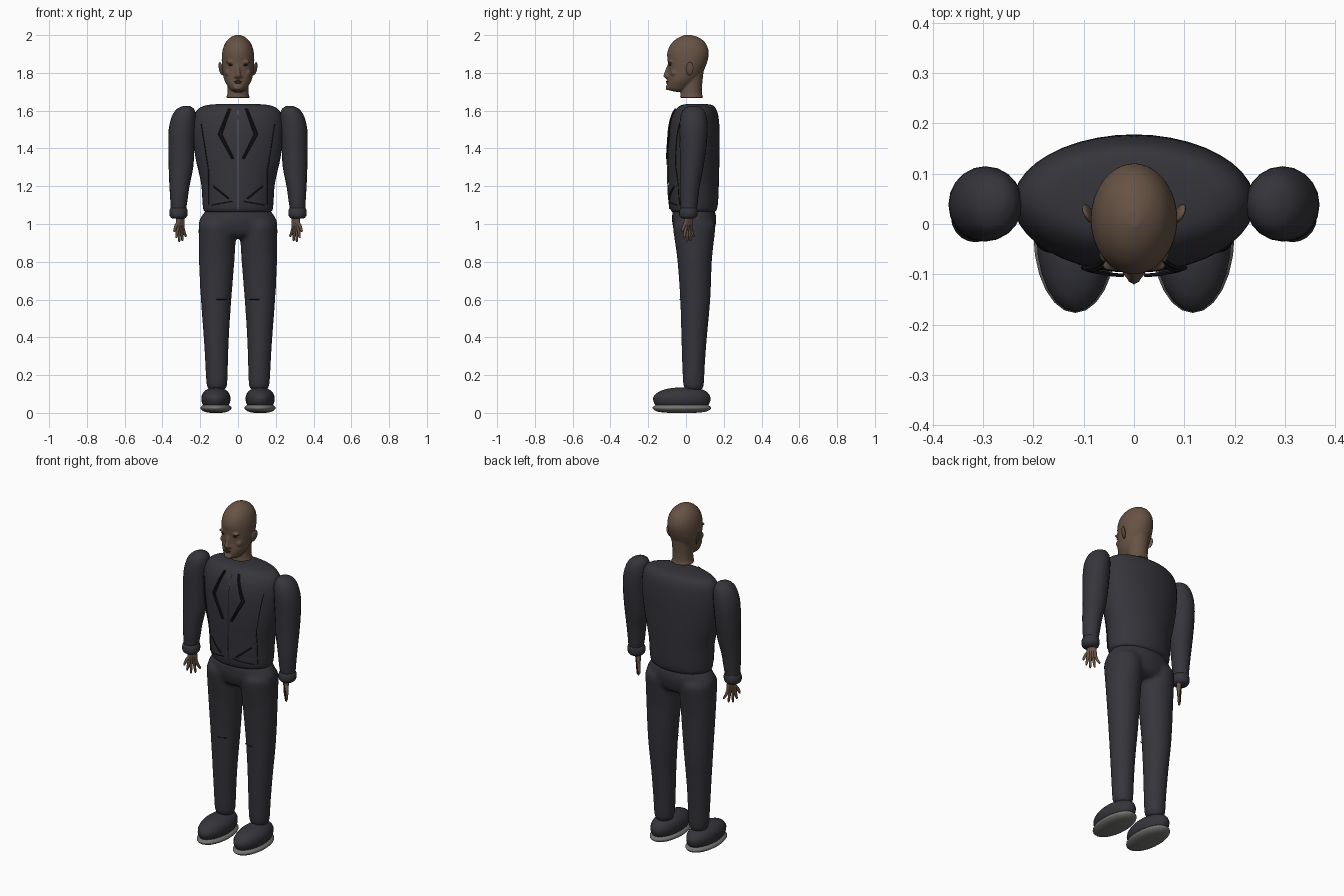
import bpy, bmesh, math
from mathutils import Vector

if "Cube" in bpy.data.objects:
    bpy.data.objects.remove(bpy.data.objects["Cube"])


def mat(name, rgb):
    m = bpy.data.materials.new(name)
    m.diffuse_color = (*rgb, 1)
    m.use_nodes = True
    m.node_tree.nodes["Principled BSDF"].inputs["Base Color"].default_value = m.diffuse_color
    return m


CLOTH = mat("charcoal_cloth", (0.035, 0.035, 0.043))
TRIM = mat("black_trim", (0.012, 0.012, 0.015))
ZIP = mat("zip_grey", (0.12, 0.12, 0.13))
SOLE = mat("sole_grey", (0.17, 0.175, 0.165))
SKIN = mat("brown_skin", (0.135, 0.085, 0.058))
LIP = mat("lip_brown", (0.085, 0.04, 0.03))
EYE = mat("dark_eye", (0.02, 0.015, 0.012))


def spline(rows, n):
    """Resample rows of numbers with a smooth curve through them."""
    out = []
    for i in range(len(rows) - 1):
        p = [rows[max(0, min(len(rows) - 1, i + k))] for k in (-1, 0, 1, 2)]
        for s in range(n):
            t = s / n
            out.append([b + t * (c - a) / 2 + t * t * (a - 2.5 * b + 2 * c - d / 2)
                        + t ** 3 * (-a / 2 + 1.5 * b - 1.5 * c + d / 2)
                        for a, b, c, d in zip(*p)])
    return out + [list(rows[-1])]


def make(name, bm, material):
    bmesh.ops.recalc_face_normals(bm, faces=bm.faces)
    me = bpy.data.meshes.new(name)
    bm.to_mesh(me)
    bm.free()
    me.materials.append(material)
    ob = bpy.data.objects.new(name, me)
    bpy.context.collection.objects.link(ob)
    return ob


def add_loft(bm, rows, sx=1, seg=24, n=3):
    """Stack of ellipses; each row is z, centre x, centre y, radius x, radius y."""
    rings = []
    for z, cx, cy, rx, ry in spline(rows, n):
        rings.append([bm.verts.new((sx * (cx + rx * math.cos(a)), cy + ry * math.sin(a), z))
                      for a in (2 * math.pi * k / seg for k in range(seg))])
    for r, q in zip(rings, rings[1:]):
        for k in range(seg):
            bm.faces.new((r[k], r[(k + 1) % seg], q[(k + 1) % seg], q[k]))
    bm.faces.new(rings[0])
    bm.faces.new(rings[-1])


def loft(name, rows, material, sx=1, **kw):
    bm = bmesh.new()
    add_loft(bm, rows, sx, **kw)
    return make(name, bm, material)


def add_ball(bm, loc, size):
    vs = bmesh.ops.create_uvsphere(bm, u_segments=16, v_segments=10, radius=1)["verts"]
    for v in vs:
        v.co = Vector([l + c * s for l, c, s in zip(loc, v.co, size)])


def ball(name, loc, size, material):
    bm = bmesh.new()
    add_ball(bm, loc, size)
    return make(name, bm, material)


def add_tube(bm, pts, radii, seg=8):
    """Tapered tube through points."""
    rings = []
    for i, p in enumerate(pts):
        d = (pts[min(i + 1, len(pts) - 1)] - pts[max(i - 1, 0)]).normalized()
        u = d.cross(Vector((0, 1, 0.01))).normalized()
        w = d.cross(u)
        rings.append([bm.verts.new(p + radii[i] * (u * math.cos(a) + w * math.sin(a)))
                      for a in (2 * math.pi * k / seg for k in range(seg))])
    for r, q in zip(rings, rings[1:]):
        for k in range(seg):
            bm.faces.new((r[k], r[(k + 1) % seg], q[(k + 1) % seg], q[k]))
    bm.faces.new(rings[0])
    bm.faces.new(rings[-1])


def fuse(ob, voxel, smooth):
    m = ob.modifiers.new("fuse", "REMESH")
    m.mode, m.voxel_size, m.use_smooth_shade = "VOXEL", voxel, True
    s = ob.modifiers.new("soften", "SMOOTH")
    s.factor, s.iterations = 0.5, smooth


# Jacket body
TORSO = [(1.06, 0, .04, .165, .105), (1.075, 0, .04, .183, .122), (1.12, 0, .04, .188, .13),
         (1.22, 0, .04, .196, .134), (1.35, 0, .04, .225, .137), (1.48, 0, .042, .24, .136),
         (1.56, 0, .047, .235, .126), (1.605, 0, .053, .215, .108), (1.628, 0, .057, .17, .085),
         (1.636, 0, .058, .09, .045)]
loft("jacket_body", TORSO, CLOTH, seg=40, n=4)
FINE = spline(TORSO, 8)


def chest(x, z, off=.003):
    """Point on the jacket front."""
    r = min(FINE, key=lambda q: abs(q[0] - z))
    return Vector((x, r[2] - r[4] * math.sqrt(max(0, 1 - (x / r[3]) ** 2)) - off, z))


def seam(name, pts, radius, material, off=.003):
    path = []
    for (x0, z0), (x1, z1) in zip(pts, pts[1:]):
        path += [chest(x0 + (x1 - x0) * t / 6, z0 + (z1 - z0) * t / 6, off) for t in range(6)]
    path.append(chest(*pts[-1], off))
    bm = bmesh.new()
    add_tube(bm, path, [radius] * len(path), 6)
    make(name, bm, material)


# Zip and jacket seams
seam("zip", [(0, 1.08), (0, 1.6)], .003, ZIP)
for s in (-1, 1):
    side = "left" if s > 0 else "right"
    for i, d in enumerate((0, .014)):
        seam(f"collar_edge_{i}_{side}", [(s * (.048 - d * .5), 1.61), (s * (.102 - d), 1.475),
                                         (s * (.03 - d * .5), 1.345)], .004, TRIM, .006)
    seam("side_seam_" + side, [(s * .195, 1.53), (s * .157, 1.29), (s * .155, 1.1)], .0025, TRIM)
    seam("pocket_" + side, [(s * .13, 1.2), (s * .05, 1.135)], .004, TRIM)
    seam("hem_seam_" + side, [(s * .14, 1.1), (s * .03, 1.12)], .0025, TRIM)

    # Sleeve and cuff
    loft("sleeve_" + side, [
        (1.075, .316, .015, .04, .042), (1.12, .313, .016, .045, .047), (1.2, .31, .02, .053, .053),
        (1.3, .302, .03, .065, .062), (1.4, .3, .037, .069, .07), (1.5, .296, .04, .071, .075),
        (1.57, .286, .04, .064, .069), (1.61, .278, .04, .044, .05), (1.626, .272, .04, .014, .016)],
        CLOTH, s, seg=20)
    loft("cuff_" + side, [(1.028, .315, .012, .032, .032), (1.04, .315, .012, .045, .046),
                          (1.06, .315, .013, .049, .049), (1.078, .315, .014, .046, .046),
                          (1.09, .315, .015, .036, .038)], CLOTH, s, seg=20)

    # Hand: the palm spreads along a diagonal
    def hp(t, z):
        return Vector((s * (.307 - .7 * t), .01 + .7 * t, z))
    bm = bmesh.new()
    for t in (-.016, -.004, .008, .02):
        add_tube(bm, [hp(t * .6, 1.04), hp(t * .8, 1.01), hp(t, .985), hp(t, .965)],
                 [.014, .013, .011, .008])
    for t0, t1, z in ((-.017, -.027, .925), (-.005, -.006, .906), (.008, .018, .909), (.02, .044, .93)):
        add_tube(bm, [hp(t0, .985), hp((t0 + t1) / 2, .953), hp(t1, z + .006), hp(t1, z)],
                 [.0085, .008, .006, .003])
    add_tube(bm, [hp(-.008, 1.015), hp(-.03, .99), hp(-.042, .965), hp(-.044, .957)],
             [.01, .009, .007, .003])
    make("hand_" + side, bm, SKIN)

    # Shoe and sole
    loft("shoe_" + side, [(.032, .117, -.022, .06, .13), (.05, .117, -.022, .073, .146),
                          (.08, .117, -.022, .077, .152), (.108, .117, -.018, .067, .132),
                          (.127, .117, -.012, .042, .09), (.135, .117, -.01, .012, .03)], CLOTH, s)
    loft("sole_" + side, [(0, .117, -.022, .03, .07), (.006, .117, -.022, .06, .125),
                          (.018, .117, -.022, .079, .15), (.03, .117, -.022, .082, .154),
                          (.042, .117, -.022, .068, .138)], SOLE, s)

    # Knee seam
    bm = bmesh.new()
    add_tube(bm, [Vector((s * x, y, .6)) for x, y in ((.06, -.018), (.09, -.031), (.115, -.033))],
             [.002] * 3, 6)
    make("knee_seam_" + side, bm, TRIM)

# Trousers: hips and both legs fused
bm = bmesh.new()
add_loft(bm, [(.925, 0, .045, .1, .07), (.95, 0, .044, .18, .1), (1.0, 0, .043, .208, .115),
              (1.03, 0, .043, .2, .117), (1.06, 0, .042, .18, .114), (1.08, 0, .042, .165, .105)], seg=36)
for s in (-1, 1):
    add_loft(bm, [(.12, .112, .042, .042, .042), (.15, .112, .04, .055, .055),
                  (.25, .113, .04, .06, .06), (.4, .115, .043, .067, .068), (.6, .116, .049, .081, .08),
                  (.8, .113, .046, .094, .091), (.92, .11, .044, .098, .105),
                  (1.0, .108, .043, .098, .112), (1.04, .1, .043, .07, .08)], s)
fuse(make("trousers", bm, CLOTH), .01, 6)

# Head, neck, nose, brow and chin fused
bm = bmesh.new()
HEAD = [(1.7, -.058, -.02, .02), (1.71, -.092, .005, .04), (1.73, -.1, .035, .055),
        (1.76, -.098, .06, .072), (1.8, -.094, .088, .081), (1.85, -.096, .11, .086),
        (1.9, -.1, .121, .085), (1.94, -.088, .113, .076), (1.97, -.064, .093, .059),
        (1.99, -.034, .062, .036), (2.001, -.005, .025, .012)]
add_loft(bm, [(z, 0, (f + b) / 2, r, (b - f) / 2) for z, f, b, r in HEAD], seg=32)
add_loft(bm, [(1.668, 0, .03, .064, .062), (1.69, 0, .028, .056, .057), (1.74, 0, .03, .056, .056),
              (1.82, 0, .035, .06, .06)])
add_tube(bm, [Vector((0, -.09, 1.845)), Vector((0, -.1, 1.81)), Vector((0, -.107, 1.783)),
              Vector((0, -.097, 1.772))], [.007, .011, .015, .009])
for s in (-1, 1):
    add_ball(bm, (s * .014, -.097, 1.781), (.009, .01, .008))
    add_ball(bm, (s * .038, -.083, 1.858), (.028, .012, .008))
    add_ball(bm, (s * .05, -.06, 1.8), (.02, .02, .02))
add_ball(bm, (0, -.096, 1.722), (.024, .012, .015))
fuse(make("head", bm, SKIN), .005, 4)

# Eyes, ears and lips
for s in (-1, 1):
    side = "left" if s > 0 else "right"
    ball("eye_" + side, (s * .037, -.083, 1.842), (.014, .008, .005), EYE)
    ear = ball("ear_" + side, (0, 0, 0), (.008, .021, .036), SKIN)
    ear.location = (s * .09, .02, 1.822)
    ear.rotation_euler = (math.radians(-8), s * math.radians(10), s * math.radians(-25))
ball("upper_lip", (0, -.099, 1.755), (.021, .007, .004), LIP)
ball("lower_lip", (0, -.099, 1.747), (.018, .007, .004), LIP)

# Smooth shading with kept edges
for ob in bpy.context.collection.objects:
    ob.select_set(True)
    bpy.context.view_layer.objects.active = ob
bpy.ops.object.shade_smooth_by_angle(angle=math.radians(50))
